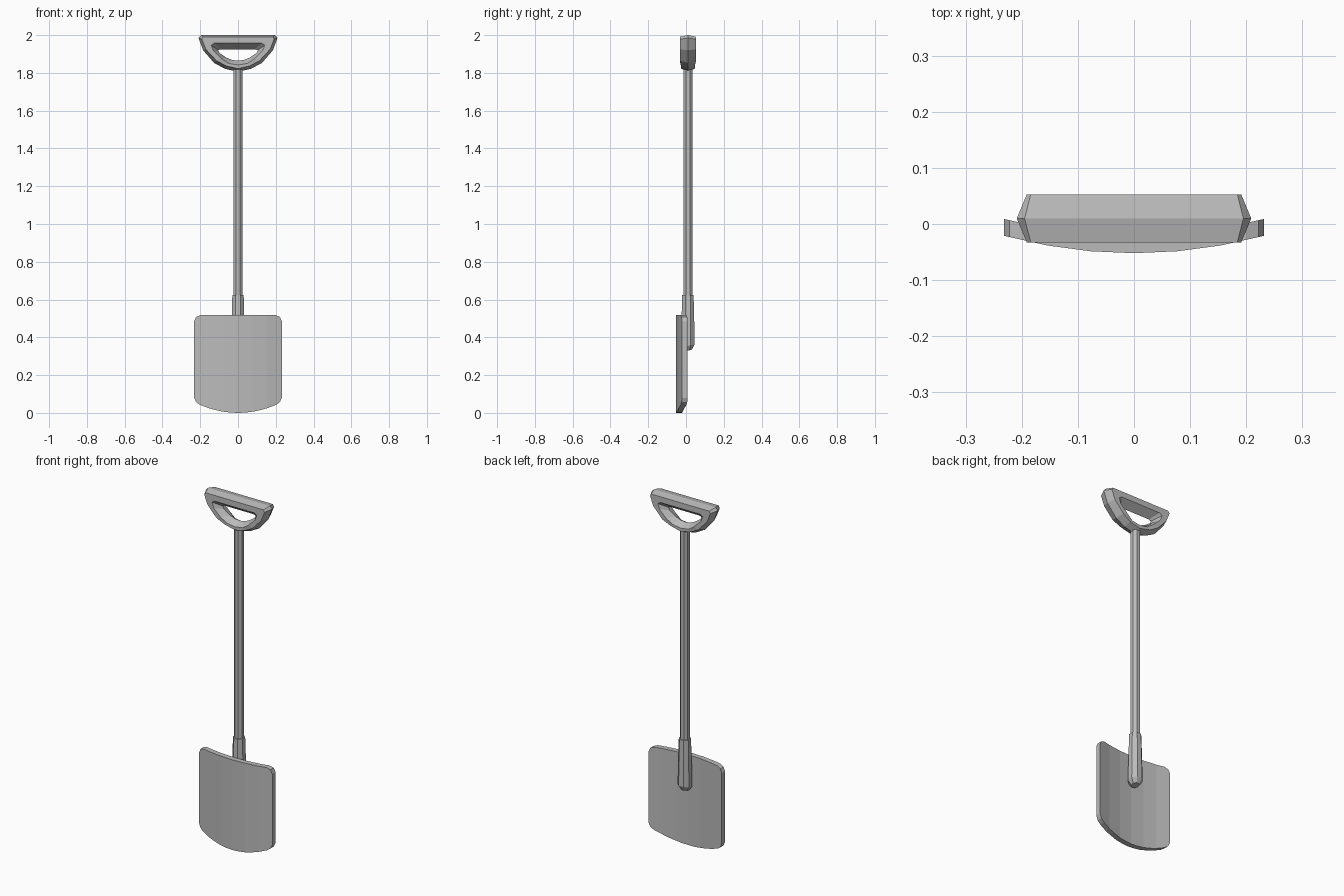
import bpy, bmesh, math

old = bpy.data.objects.get("Cube")
if old:
    bpy.data.objects.remove(old, do_unlink=True)

AXIS_Y = 0.01          # depth of the shaft's centre line

grey = bpy.data.materials.new("plain grey")
grey.use_nodes = True
colour = (0.5, 0.5, 0.5, 1)
grey.diffuse_color = colour
grey.node_tree.nodes["Principled BSDF"].inputs["Base Color"].default_value = colour


def loft(name, rings, closed=False):
    """Skin equal-length rings; either cap the ends or join last to first."""
    bm = bmesh.new()
    loops = [[bm.verts.new(p) for p in ring] for ring in rings]
    pairs = list(zip(loops, loops[1:]))
    if closed:
        pairs.append((loops[-1], loops[0]))
    else:
        bm.faces.new(loops[0])
        bm.faces.new(loops[-1])
    n = len(loops[0])
    for a, b in pairs:
        for i in range(n):
            j = (i + 1) % n
            bm.faces.new((a[i], a[j], b[j], b[i]))
    bmesh.ops.recalc_face_normals(bm, faces=bm.faces)
    mesh = bpy.data.meshes.new(name)
    bm.to_mesh(mesh)
    bm.free()
    mesh.materials.append(grey)
    obj = bpy.data.objects.new(name, mesh)
    bpy.context.collection.objects.link(obj)
    return obj


def octagon(z, half_width, tilt=0.0):
    """Octagon with flat front and sides; tilt raises the back edge."""
    r = half_width / math.cos(math.pi / 8)
    ring = []
    for k in range(8):
        a = (k + 0.5) * math.pi / 4
        y = r * math.sin(a)
        ring.append((r * math.cos(a), AXIS_Y + y, z + tilt * y))
    return ring


# Shaft and the flared socket behind the blade
loft("shaft", [octagon(0.6, 0.024), octagon(1.83, 0.024)])
loft("socket", [octagon(0.33, 0.02, 0.2), octagon(0.355, 0.036, 0.2),
                octagon(0.52, 0.033), octagon(0.625, 0.03)])

# Blade: six flat strips bowed forward, with rounded corners
HALF, STRIP, THICK = 0.232, 0.232 / 3, 0.03


def bow(x):
    """Front depth, straight between the strip edges."""
    def arc(k):
        return -0.021 - 0.031 * (1 - (k / 3) ** 2)
    k = min(int(abs(x) / STRIP), 2)
    t = abs(x) / STRIP - k
    return arc(k) * (1 - t) + arc(k + 1) * t


def bottom(x):
    return 0.042 * (x / 0.2) ** 2


columns = [(x, bottom(x), 0.517) for x in (0.04, STRIP, 0.12, 2 * STRIP, 0.2)]
columns += [(0.222, 0.057, 0.508), (HALF, 0.08, 0.485)]
columns = ([(-x, lo, hi) for x, lo, hi in reversed(columns)]
           + [(0, 0, 0.517)] + columns)
loft("blade", [[(x, bow(x), lo), (x, bow(x), hi),
                (x, bow(x) + THICK, hi), (x, bow(x) + THICK, lo)]
               for x, lo, hi in columns])

# Grip: a D-shaped ring with ridges round its outside and inside
outer_ridge = [(0.195, 2.0), (0.209, 1.985), (0.185, 1.92),
               (0.127, 1.853), (0.07, 1.822), (0, 1.806)]
outer_edge = [(0.184, 1.991), (0.191, 1.978), (0.17, 1.925),
              (0.114, 1.865), (0.065, 1.838), (0, 1.823)]
inner_edge = [(0.125, 1.958), (0.142, 1.947), (0.13, 1.917),
              (0.088, 1.876), (0.05, 1.85), (0, 1.842)]
inner_ridge = [(0.09, 1.925), (0.105, 1.92), (0.097, 1.905),
               (0.06, 1.88), (0.03, 1.868), (0, 1.865)]


def d_ring(half, side):
    """Mirror a half outline; the lower end is slightly thinner."""
    outline = half + [(-x, z) for x, z in reversed(half[:-1])]
    return [(x, AXIS_Y + side * (0.043 if z > 1.86 else 0.037), z)
            for x, z in outline]


loft("grip", [d_ring(outer_ridge, 0), d_ring(outer_edge, -1),
              d_ring(inner_edge, -1), d_ring(inner_ridge, 0),
              d_ring(inner_edge, 1), d_ring(outer_edge, 1)], closed=True)
